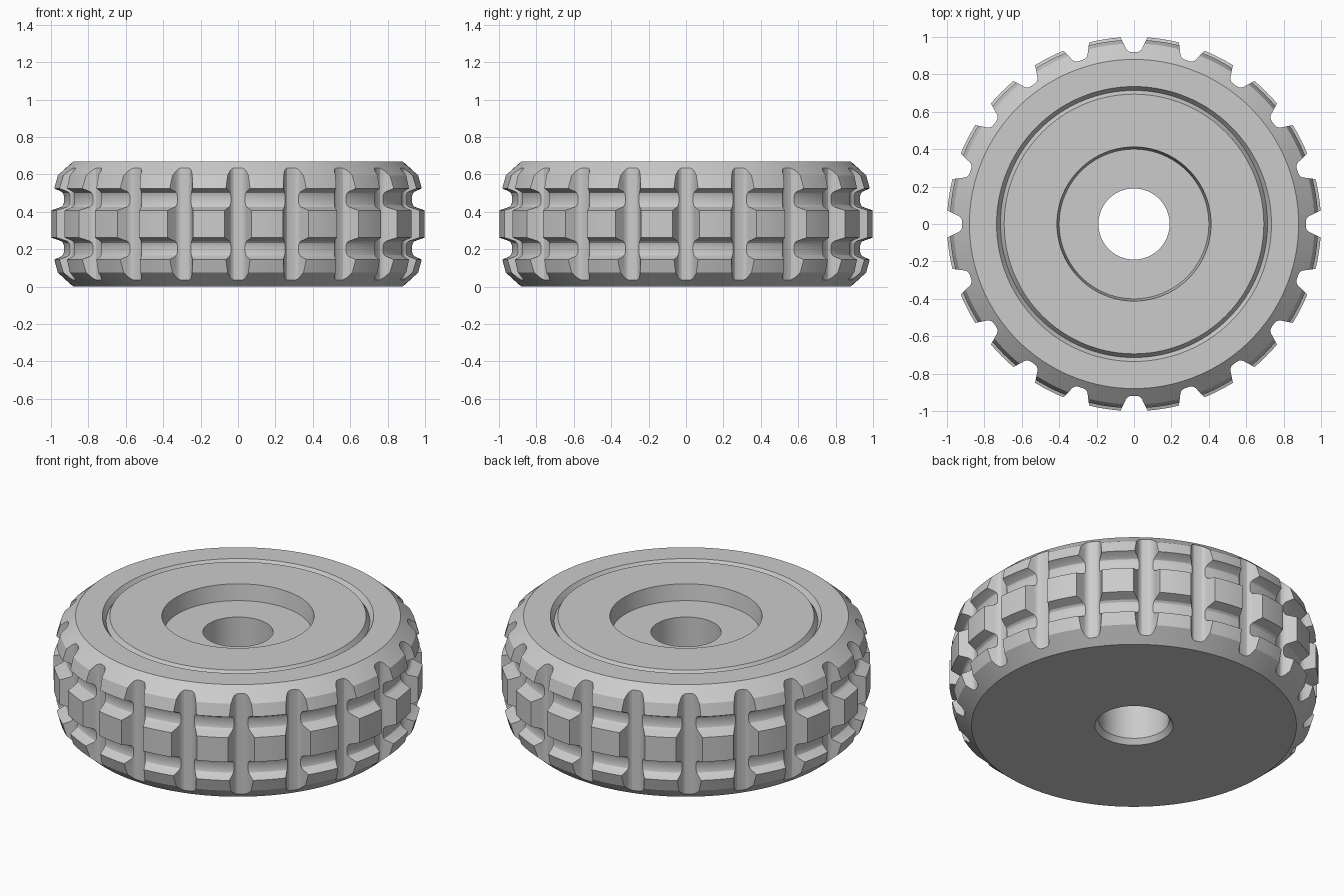
import bpy, bmesh, math
from mathutils import Matrix, Vector

if "Cube" in bpy.data.objects:
    bpy.data.objects.remove(bpy.data.objects["Cube"])

SEGMENTS = 160
LUGS = 20
HEIGHT = 0.67

grey = bpy.data.materials.new("plain_grey")
grey.use_nodes = True
colour = (0.6, 0.6, 0.6, 1)
grey.diffuse_color = colour
grey.node_tree.nodes["Principled BSDF"].inputs["Base Color"].default_value = colour


def finish(name, bm):
    bmesh.ops.recalc_face_normals(bm, faces=bm.faces)
    mesh = bpy.data.meshes.new(name)
    bm.to_mesh(mesh)
    bm.free()
    mesh.materials.append(grey)
    obj = bpy.data.objects.new(name, mesh)
    bpy.context.collection.objects.link(obj)
    return obj


def lathe(name, profile):
    """Turn a closed (radius, height) outline around the z axis."""
    bm = bmesh.new()
    verts = [bm.verts.new((r, 0, z)) for r, z in profile]
    edges = [bm.edges.new((a, b)) for a, b in zip(verts, verts[1:] + verts[:1])]
    bmesh.ops.spin(bm, geom=verts + edges, cent=(0, 0, 0), axis=(0, 0, 1),
                   angle=math.tau, steps=SEGMENTS)
    bmesh.ops.remove_doubles(bm, verts=bm.verts, dist=1e-4)
    return finish(name, bm)


# Tread: shoulder, outer facet and rounded channel, mirrored about mid height
lower_tread = [(0.88, 0), (0.965, 0.075), (0.985, 0.145), (0.945, 0.162),
               (0.936, 0.17), (0.932, 0.183), (0.932, 0.222), (0.936, 0.234),
               (0.945, 0.243), (1.0, 0.262)]
upper_tread = [(r, HEIGHT - z) for r, z in reversed(lower_tread)]

# Top face: V groove, tapered recess and through hole with a chamfered foot
top_face = [(0.735, HEIGHT), (0.714, 0.64), (0.694, HEIGHT),
            (0.412, HEIGHT), (0.4, 0.575), (0.19, 0.575),
            (0.19, 0.03), (0.212, 0)]
wheel = lathe("wheel", lower_tread + upper_tread + top_face)

# Cross grooves: rounded trapezoid prisms repeated around the rim
half_section = [(0.095, 1.05), (0.068, 0.99), (0.043, 0.937),
                (0.036, 0.928), (0.025, 0.921), (0.012, 0.919)]
section = half_section + [(-x, r) for x, r in reversed(half_section)]
bm = bmesh.new()
for i in range(LUGS):
    turn = Matrix.Rotation(math.tau * i / LUGS, 4, "Z")
    face = bm.faces.new([bm.verts.new(turn @ Vector((x, r, -0.1))) for x, r in section])
    prism = bmesh.ops.extrude_face_region(bm, geom=[face])["geom"]
    bmesh.ops.translate(bm, vec=(0, 0, HEIGHT + 0.2),
                        verts=[v for v in prism if isinstance(v, bmesh.types.BMVert)])
cutter = finish("groove_cutter", bm)
cutter.hide_render = True

cut = wheel.modifiers.new("cross_grooves", "BOOLEAN")
cut.operation = "DIFFERENCE"
cut.solver = "EXACT"
cut.object = cutter

bpy.ops.object.select_all(action="DESELECT")
wheel.select_set(True)
bpy.context.view_layer.objects.active = wheel
bpy.ops.object.modifier_apply(modifier=cut.name)
bpy.data.objects.remove(cutter)
bpy.ops.object.shade_smooth_by_angle(angle=math.radians(20))
